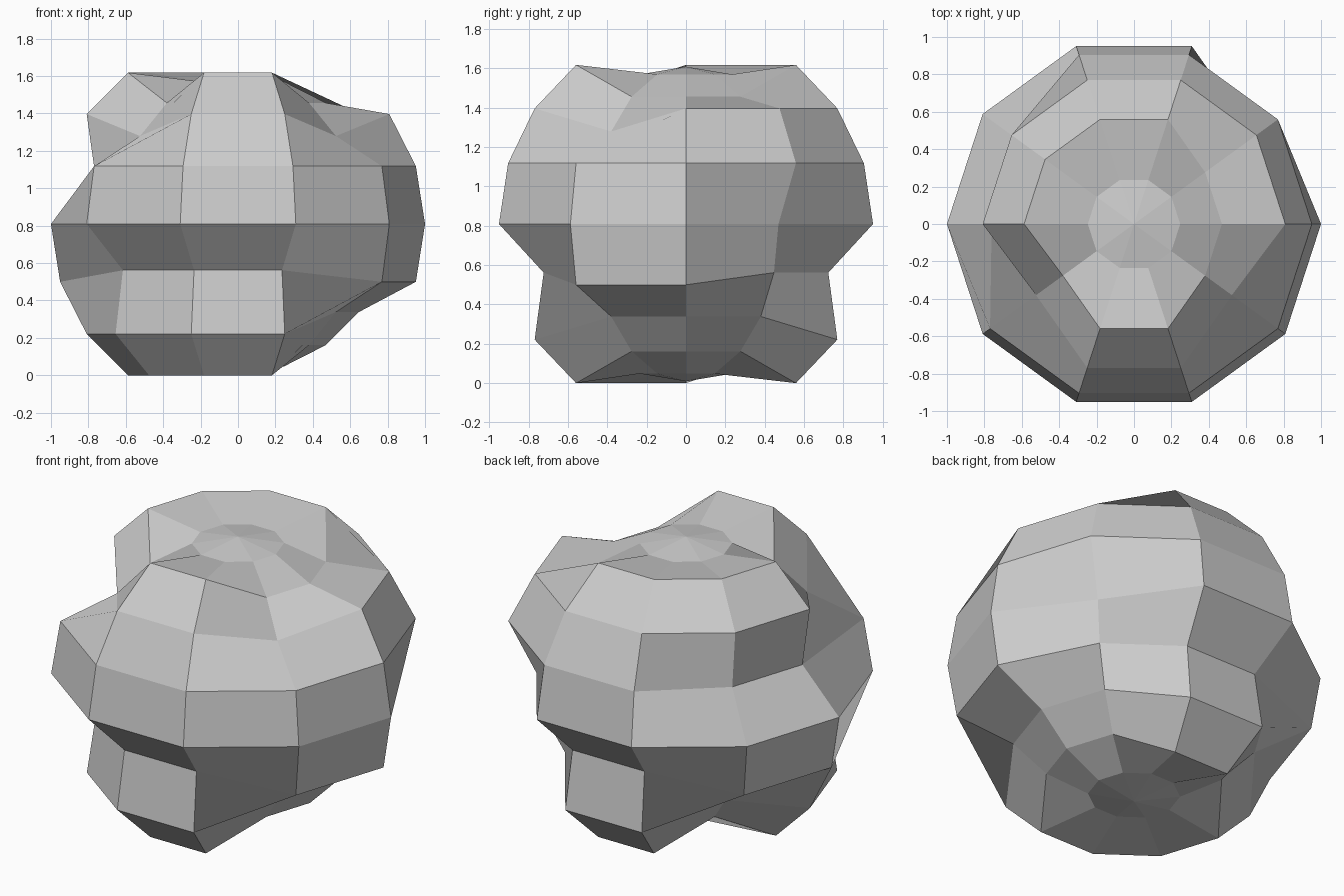
import bpy
import bmesh
from math import sin, cos, pi

if "Cube" in bpy.data.objects:
    bpy.data.objects.remove(bpy.data.objects["Cube"])

SEGMENTS = 10
RINGS = 10
DENT = 0.8                   # dented points move to 80% of the radius
CENTRE_Z = cos(pi / 5)       # rock rests on its second-lowest ring

# Segments dented on each ring, counted from the top (0 = +x, anticlockwise)
ALL = set(range(SEGMENTS))
dents = {
    1: ALL,
    2: {0, 1, 6, 9},
    3: {6, 9},
    4: {4, 5},
    5: {1},
    6: {1, 2, 3, 6, 7, 8},
    7: {0, 1, 4, 9},
    8: {0, 1, 4, 9},
    9: ALL,
}


def sphere_point(ring, seg, radius):
    a, b = pi * ring / RINGS, 2 * pi * seg / SEGMENTS
    return (radius * sin(a) * cos(b),
            radius * sin(a) * sin(b),
            radius * cos(a) + CENTRE_Z)


bm = bmesh.new()

# Rings of points, some pushed in towards the centre
rings = {
    k: [bm.verts.new(sphere_point(k, i, DENT if i in dents[k] else 1.0))
        for i in range(SEGMENTS)]
    for k in range(1, RINGS)
}
top = bm.verts.new((0, 0, CENTRE_Z + DENT))
bottom = bm.verts.new((0, 0, CENTRE_Z - DENT))

# Side facets and the two shallow end caps
for i in range(SEGMENTS):
    j = (i + 1) % SEGMENTS
    for k in range(1, RINGS - 1):
        up, low = rings[k], rings[k + 1]
        bm.faces.new((low[i], low[j], up[j], up[i]))
    bm.faces.new((rings[1][i], rings[1][j], top))
    bm.faces.new((rings[RINGS - 1][j], rings[RINGS - 1][i], bottom))

mesh = bpy.data.meshes.new("rock")
bm.to_mesh(mesh)
bm.free()
rock = bpy.data.objects.new("rock", mesh)
bpy.context.collection.objects.link(rock)
